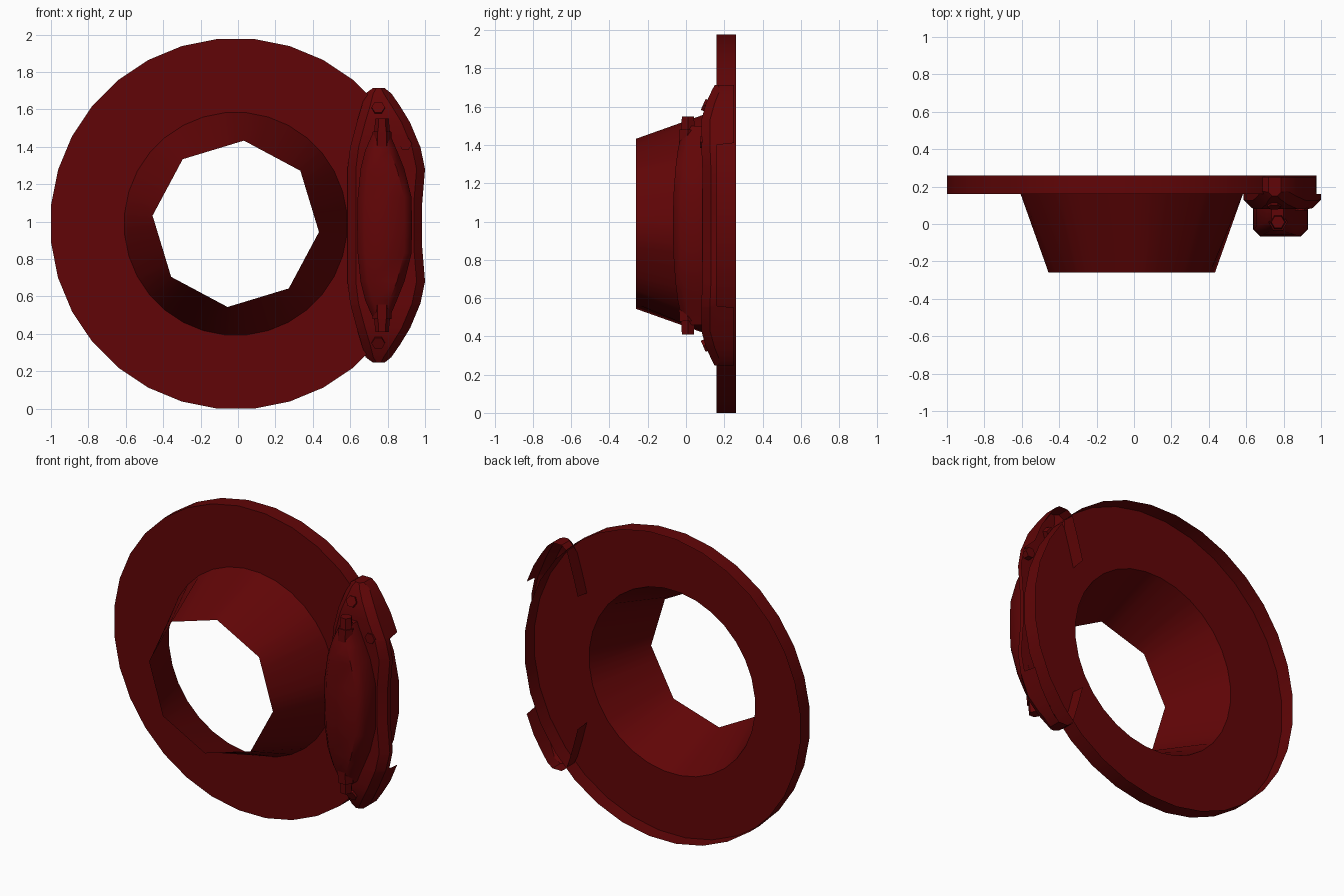
import bpy, bmesh, math
from mathutils import Vector

if "Cube" in bpy.data.objects:
    bpy.data.objects.remove(bpy.data.objects["Cube"])

CX, CZ = -0.012, 0.988      # disc centre
MID = 0.98                  # caliper mid height
N = 32

mat = bpy.data.materials.new("dark_red")
mat.diffuse_color = (0.12, 0.0015, 0.002, 1)
mat.use_nodes = True
mat.node_tree.nodes["Principled BSDF"].inputs["Base Color"].default_value = mat.diffuse_color


def loft(name, rings, caps=False, smooth=None, open_back=False):
    """Skin a list of equal-length point rings; open_back leaves the last strip out."""
    bm = bmesh.new()
    vs = [[bm.verts.new(p) for p in r] for r in rings]
    n = len(rings[0])
    for a, b in zip(vs, vs[1:]):
        for i in range(n - 1 if open_back else n):
            j = (i + 1) % n
            bm.faces.new((a[i], a[j], b[j], b[i]))
    if caps:
        bm.faces.new(vs[0])
        bm.faces.new(vs[-1])
    bmesh.ops.recalc_face_normals(bm, faces=bm.faces)
    me = bpy.data.meshes.new(name)
    bm.to_mesh(me)
    bm.free()
    me.materials.append(mat)
    ob = bpy.data.objects.new(name, me)
    bpy.context.collection.objects.link(ob)
    if smooth:
        bpy.ops.object.select_all(action='DESELECT')
        ob.select_set(True)
        bpy.context.view_layer.objects.active = ob
        bpy.ops.object.shade_smooth_by_angle(angle=math.radians(smooth))
    return ob


def circle(r, y, sides=None):
    """Ring around the disc axis; sides=8 follows an octagon."""
    pts = []
    for i in range(N):
        k = 2 * math.pi * i / N
        rr = r
        if sides:
            s = 2 * math.pi / sides
            rr = r * math.cos(s / 2) / math.cos(k % s - s / 2)
        a = k - math.pi / N
        pts.append((CX + rr * math.cos(a), y, CZ + rr * math.sin(a)))
    return pts


def stack(name, half, c, smooth):
    """Loft open-backed chamfered sections (dz, left, right, front, back), mirrored in z."""
    rows = [(-h[0],) + h[1:] for h in reversed(half)] + list(half[1:])
    rings = []
    for dz, l, r, f, b in rows:
        k = min(c, (r - l) * 0.3)
        z = MID + dz
        rings.append([(l, b, z), (l, f + k, z), (l + k, f, z),
                      (r - k, f, z), (r, f + k, z), (r, b, z)])
    return loft(name, rings, caps=True, smooth=smooth, open_back=True)


def bolt(name, start, end, r, r_end=None, sides=6):
    a, b = Vector(start), Vector(end)
    q = (b - a).to_track_quat('Z', 'Y')
    rings = []
    for p, rad in ((a, r), (b, r_end or r)):
        rings.append([p + q @ Vector((rad * math.cos(2 * math.pi * i / sides),
                                      rad * math.sin(2 * math.pi * i / sides), 0))
                      for i in range(sides)])
    return loft(name, rings, caps=True)


# brake disc: rim and front plate, hollow behind
loft("disc", [circle(0.993, 0.26), circle(0.993, 0.16), circle(0.597, 0.16)], smooth=20)
# tapered hub ending in an open octagon
loft("hub", [circle(0.597, 0.16), circle(0.447, -0.26, 8)], smooth=30)

# caliper bracket shell; its deep ears reach through the disc plate
stack("caliper_bracket", [
    (0, .585, .985, .085, .16), (.12, .585, .985, .085, .16),
    (.30, .585, 1.0, .085, .16), (.42, .60, .975, .08, .16),
    (.43, .603, .97, .08, .25), (.55, .635, .92, .08, .25),
    (.64, .662, .865, .105, .25), (.705, .682, .82, .135, .25),
    (.733, .72, .785, .15, .25)], 0.045, 30)

# caliper body
stack("caliper_body", [
    (0, .637, .93, -.068, .085), (.15, .64, .928, -.066, .085),
    (.30, .655, .89, -.055, .085), (.40, .68, .85, -.042, .085),
    (.47, .71, .82, -.025, .085), (.52, .735, .80, -.01, .085)], 0.04, 45)

for s, tag in ((1, "upper"), (-1, "lower")):
    # guide pin along the caliper
    bolt(tag + "_pin_collar", (.77, .005, MID + s * .38), (.77, .01, MID + s * .50), .05)
    bolt(tag + "_pin_head", (.77, .01, MID + s * .50), (.77, .01, MID + s * .57), .042, .036)
    # mounting bolt, nearly flush with the sloping ear
    bolt(tag + "_mount_bolt", (.75, .14, MID + s * .61), (.75, .09, MID + s * .632), .036)

# bleed screw
bolt("bleed_screw", (.895, .12, 1.415), (.895, .072, 1.415), .035)
